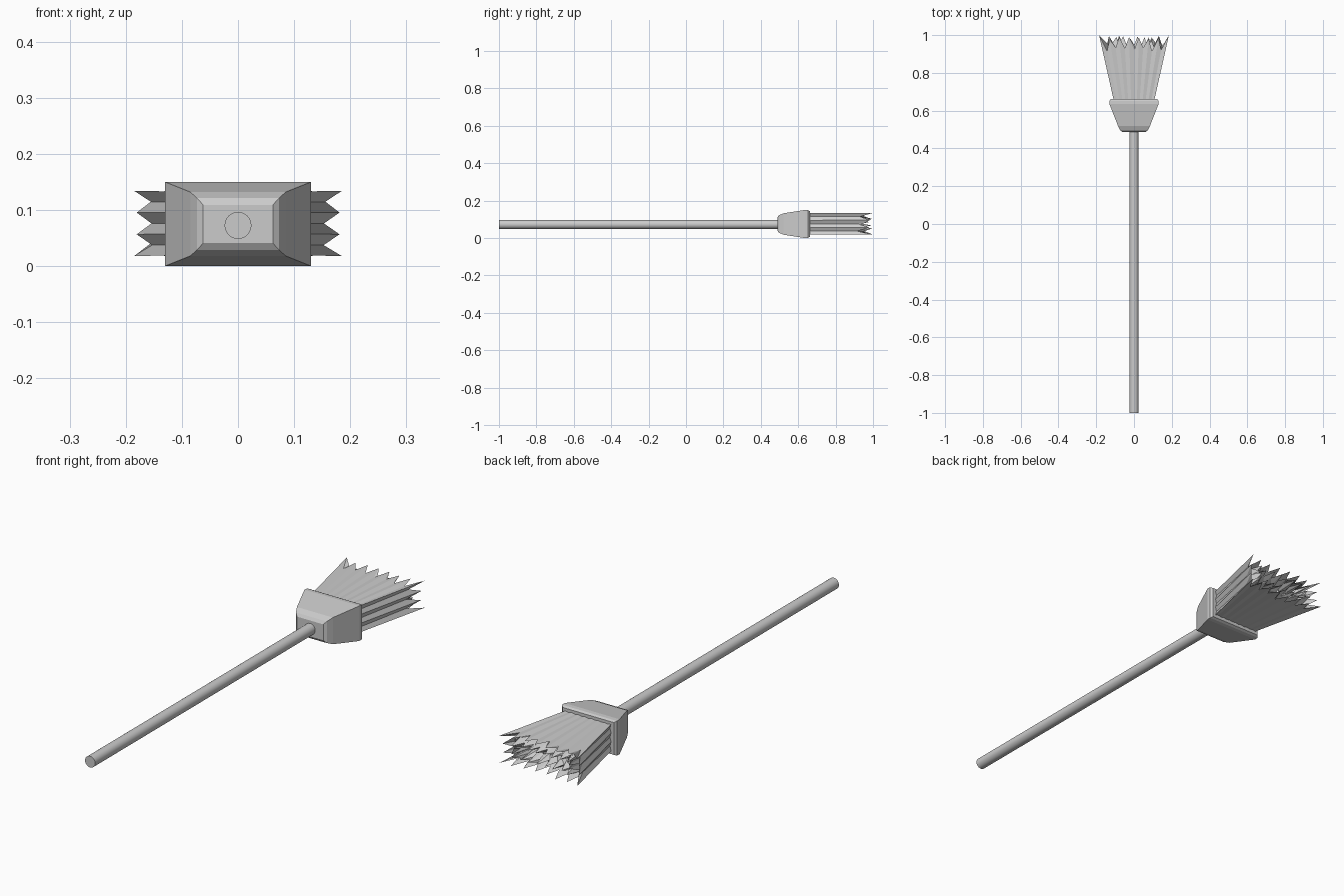
import bpy, bmesh, random
from mathutils import Matrix, Vector

if "Cube" in bpy.data.objects:
    bpy.data.objects.remove(bpy.data.objects["Cube"])

random.seed(4)
ZC = 0.075


def finish(bm, name, smooth=False):
    bmesh.ops.recalc_face_normals(bm, faces=bm.faces)
    me = bpy.data.meshes.new(name)
    bm.to_mesh(me)
    bm.free()
    ob = bpy.data.objects.new(name, me)
    bpy.context.collection.objects.link(ob)
    if smooth:
        bpy.context.view_layer.objects.active = ob
        ob.select_set(True)
        bpy.ops.object.shade_smooth_by_angle(angle=0.6)
        ob.select_set(False)
    return ob


def loft(bm, rings):
    loops = [[bm.verts.new(p) for p in r] for r in rings]
    n = len(loops[0])
    for a, b in zip(loops, loops[1:]):
        for i in range(n):
            j = (i + 1) % n
            bm.faces.new((a[i], a[j], b[j], b[i]))
    bm.faces.new(loops[0])
    bm.faces.new(loops[-1])


# Handle: long round stick along y
bpy.ops.mesh.primitive_cylinder_add(vertices=24, radius=0.024, depth=1.54,
                                    location=(0, -0.23, 0.0725), rotation=(1.570796, 0, 0))
handle = bpy.context.object
handle.name = "handle"
bpy.ops.object.shade_smooth_by_angle(angle=0.6)

# Head: tapered block, rectangular sections (y, half width, half height)
bm = bmesh.new()
sections = [(0.488, 0.062, 0.034), (0.496, 0.073, 0.046), (0.52, 0.085, 0.057),
            (0.635, 0.130, 0.075), (0.652, 0.130, 0.074), (0.662, 0.122, 0.069)]
loft(bm, [[(sx * w, y, ZC + sz * h) for sx, sz in ((-1, -1), (1, -1), (1, 1), (-1, 1))]
          for y, w, h in sections])
finish(bm, "head")

# Bristles: pleated flaring bundle with ragged tips
NX, NZ, HZ = 14, 6, 0.058


def perimeter():
    pts = [(-1 + 2 * i / NX, -1) for i in range(NX)]
    pts += [(1, -1 + 2 * i / NZ) for i in range(NZ)]
    pts += [(1 - 2 * i / NX, 1) for i in range(NX)]
    pts += [(-1, 1 - 2 * i / NZ) for i in range(NZ)]
    return pts


def half_width(y):
    return 0.104 + (y - 0.64) / 0.36 * 0.081


def ring(ys, scale_x, scale_z, pleat):
    out = []
    for i, (u, v) in enumerate(perimeter()):
        k = 1 - pleat if i % 2 else 1
        out.append((u * half_width(ys[i]) * scale_x * (k if abs(u) == 1 else 1), ys[i],
                    ZC + 0.001 + v * HZ * scale_z * (k if abs(v) == 1 else 1)))
    return out


n = 2 * (NX + NZ)


def tips(flip, high, low):
    return [(low if (i + flip) % 2 else high) - random.uniform(0, 0.022) * (i % (NX + NZ) % NX != 0)
            for i in range(n)]


outer = tips(0, 1.0, 0.935)
outer[0] = outer[NX] = outer[NX + NZ] = outer[2 * NX + NZ] = 1.0
bm = bmesh.new()
loft(bm, [ring([0.64] * n, 1, 0.98, 0.05),
          ring(outer, 1, 1, 0.08),
          ring(tips(1, 0.95, 0.90), 0.86, 0.72, 0),
          ring(tips(0, 0.995, 0.94), 0.72, 0.45, 0),
          ring(tips(1, 0.93, 0.90), 0.6, 0.12, 0)])
bmesh.ops.triangulate(bm, faces=[f for f in bm.faces if len(f.verts) > 4])
finish(bm, "bristles")
